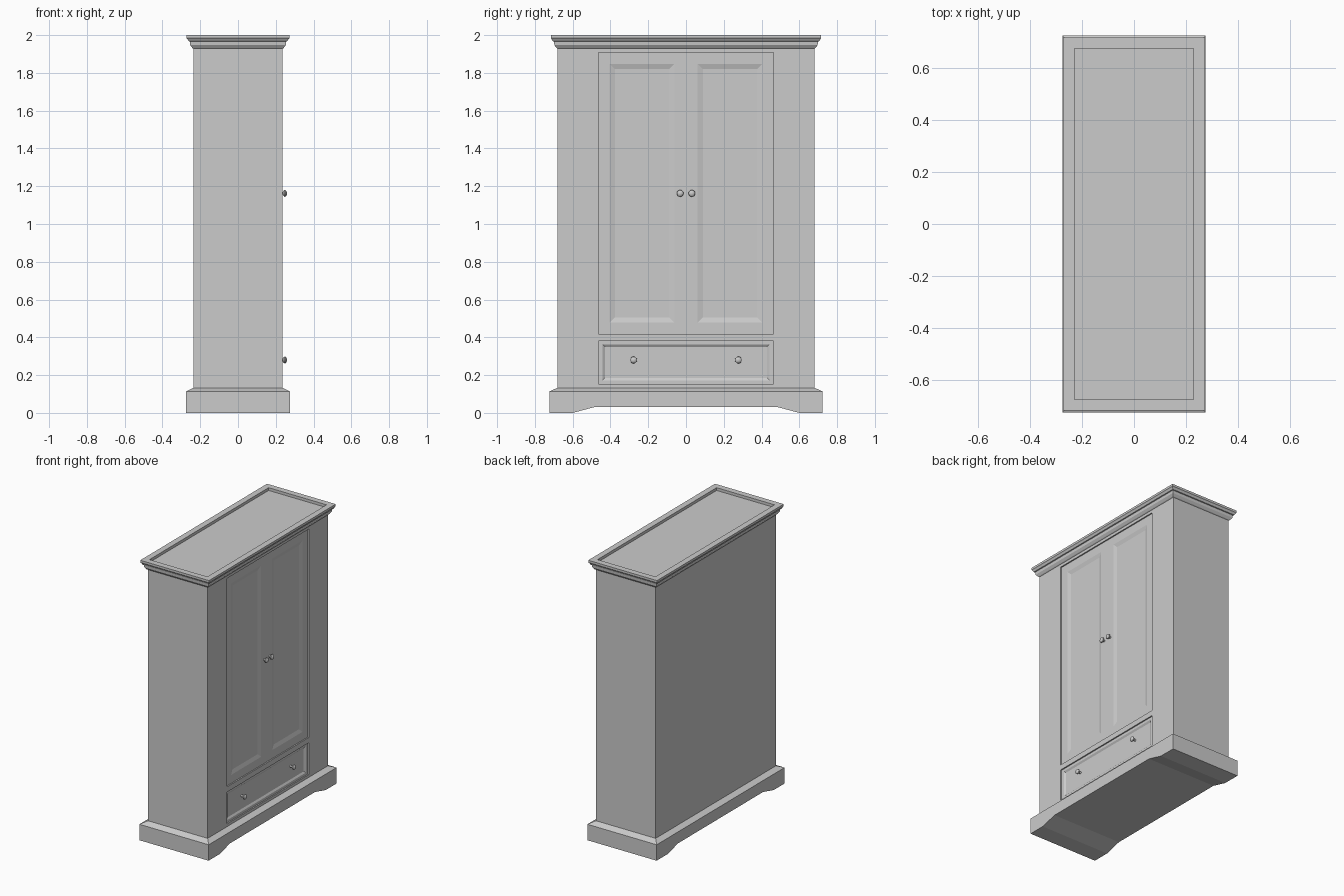
import bpy, bmesh, math

if "Cube" in bpy.data.objects:
    bpy.data.objects.remove(bpy.data.objects["Cube"])

BX, BY = 0.236, 0.68          # carcass half depth and half width
DOOR_X = BX - 0.009           # face of the inset doors and drawer


def finish(name, bm):
    bmesh.ops.recalc_face_normals(bm, faces=bm.faces)
    me = bpy.data.meshes.new(name)
    bm.to_mesh(me)
    bm.free()
    ob = bpy.data.objects.new(name, me)
    bpy.context.collection.objects.link(ob)
    return ob


def loft(name, rings):
    """Solid through a list of equal-length point rings, capped at both ends."""
    bm = bmesh.new()
    rows = [[bm.verts.new(p) for p in r] for r in rings]
    n = len(rows[0])
    for a, b in zip(rows, rows[1:]):
        for i in range(n):
            j = (i + 1) % n
            bm.faces.new((a[i], a[j], b[j], b[i]))
    bm.faces.new(rows[0])
    bm.faces.new(rows[-1])
    return finish(name, bm)


def flat_ring(off, z):
    x, y = BX + off, BY + off
    return [(-x, -y, z), (x, -y, z), (x, y, z), (-x, y, z)]


def front_ring(x, y0, y1, z0, z1, inset=0):
    y0, y1, z0, z1 = y0 + inset, y1 - inset, z0 + inset, z1 - inset
    return [(x, y0, z0), (x, y1, z0), (x, y1, z1), (x, y0, z1)]


def panel(name, outer, inner, bevel, depth):
    """Framed front with a bevelled, sunken field."""
    return loft(name, [front_ring(0.2, *outer), front_ring(DOOR_X, *outer),
                       front_ring(DOOR_X, *inner),
                       front_ring(DOOR_X - depth, *inner, inset=bevel)])


def knob(name, y, z):
    prof = [(0.008, -0.004), (0.007, 0.010), (0.013, 0.013), (0.018, 0.019),
            (0.017, 0.025), (0.011, 0.030), (0.004, 0.032)]
    n = 24
    ang = [2 * math.pi * i / n for i in range(n)]
    ob = loft(name, [[(DOOR_X + d, y + r * math.cos(a), z + r * math.sin(a))
                      for a in ang] for r, d in prof])
    bpy.ops.object.select_all(action='DESELECT')
    ob.select_set(True)
    bpy.context.view_layer.objects.active = ob
    bpy.ops.object.shade_smooth_by_angle(angle=math.radians(40))


# carcass with two shallow openings in the front
door_open = (-0.463, 0.463, 0.418, 1.908)
drawer_open = (-0.463, 0.463, 0.153, 0.38)
carcass = loft("carcass", [flat_ring(0, 0.10), flat_ring(0, 1.95)])
for label, rect in (("door", door_open), ("drawer", drawer_open)):
    cutter = loft(label + "_opening_cutter",
                  [front_ring(0.205, *rect), front_ring(0.3, *rect)])
    cutter.hide_render = True
    cutter.hide_set(True)
    mod = carcass.modifiers.new(label + "_opening", 'BOOLEAN')
    mod.operation = 'DIFFERENCE'
    mod.solver = 'EXACT'
    mod.object = cutter
    bpy.context.view_layer.objects.active = carcass
    bpy.ops.object.modifier_apply(modifier=mod.name)
    bpy.data.objects.remove(cutter)

# plinth: arched underside, chamfered top
PX, PY = 0.274, 0.723
prof = [(-PY, 0), (-0.6, 0), (-0.48, 0.032), (0.48, 0.032), (0.6, 0),
        (PY, 0), (PY, 0.114), (-PY, 0.114)]
plinth = loft("plinth", [[(x, y, z) for y, z in prof] for x in (-PX, PX)])
bm = bmesh.new()
bm.from_mesh(plinth.data)
top = [f for f in bm.faces if f.normal.z > 0.9]
new = bmesh.ops.extrude_face_region(bm, geom=top)["geom"]
for v in [g for g in new if isinstance(g, bmesh.types.BMVert)]:
    v.co = (math.copysign(BX, v.co.x), math.copysign(BY, v.co.y), 0.133)
bmesh.ops.delete(bm, geom=top, context='FACES')
bm.to_mesh(plinth.data)
bm.free()

# cornice moulding with sunken top
loft("cornice", [flat_ring(o, z) for o, z in (
    (0, 1.928), (0.006, 1.932), (0.017, 1.947), (0.019, 1.966), (0.026, 1.968),
    (0.031, 1.978), (0.036, 1.984), (0.036, 2.0), (-0.007, 2.0), (-0.007, 1.98))])

# doors, drawer front and knobs
for side, s in (("left", -1), ("right", 1)):
    outer = sorted((0, s * 0.463)) + [0.418, 1.908]
    inner = sorted((s * 0.062, s * 0.404)) + [0.478, 1.848]
    panel(side + "_door", outer, inner, 0.028, 0.008)
    knob(side + "_door_knob", s * 0.031, 1.162)
    knob(side + "_drawer_knob", s * 0.277, 0.28)
panel("drawer_front", drawer_open, (-0.442, 0.442, 0.172, 0.362), 0.012, 0.008)
